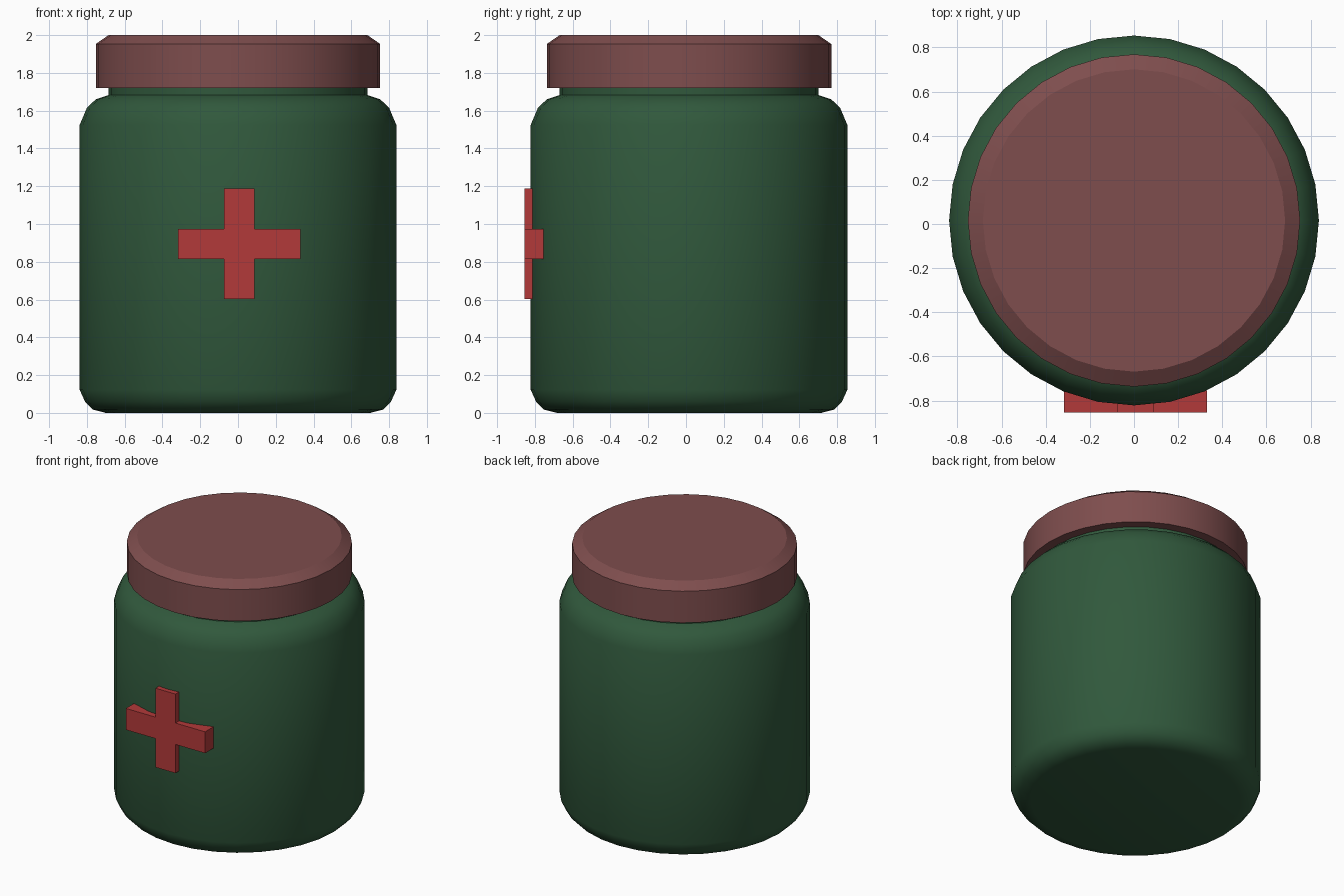
import bpy, bmesh, math

if "Cube" in bpy.data.objects:
    bpy.data.objects.remove(bpy.data.objects["Cube"])

CY = 0.016   # jar axis sits slightly behind centre
SIDES = 32


def finish(name, bm, color, smooth_angle=None):
    bmesh.ops.recalc_face_normals(bm, faces=bm.faces)
    me = bpy.data.meshes.new(name)
    bm.to_mesh(me)
    bm.free()
    ob = bpy.data.objects.new(name, me)
    bpy.context.collection.objects.link(ob)
    mat = bpy.data.materials.new(name + "_colour")
    mat.diffuse_color = (*color, 1)
    mat.use_nodes = True
    mat.node_tree.nodes["Principled BSDF"].inputs["Base Color"].default_value = mat.diffuse_color
    me.materials.append(mat)
    if smooth_angle:
        bpy.ops.object.select_all(action='DESELECT')
        ob.select_set(True)
        bpy.context.view_layer.objects.active = ob
        bpy.ops.object.shade_smooth_by_angle(angle=math.radians(smooth_angle))
    return ob


def lathe(name, profile, color, smooth_angle):
    """Closed turned solid from (radius, z) points, capped at both ends."""
    bm = bmesh.new()
    rings = []
    for r, z in profile:
        rings.append([bm.verts.new((r * math.cos(2 * math.pi * i / SIDES),
                                    CY + r * math.sin(2 * math.pi * i / SIDES), z))
                      for i in range(SIDES)])
    for a, b in zip(rings, rings[1:]):
        for i in range(SIDES):
            j = (i + 1) % SIDES
            bm.faces.new((a[i], a[j], b[j], b[i]))
    bm.faces.new(rings[0][::-1])
    bm.faces.new(rings[-1])
    return finish(name, bm, color, smooth_angle)


# Jar body with rounded base and shoulder, and a short neck
lathe("jar_body",
      [(0.70, 0), (0.77, 0.018), (0.81, 0.06), (0.838, 0.122),
       (0.838, 1.525), (0.80, 1.615), (0.753, 1.66), (0.685, 1.683),
       (0.685, 1.74)],
      (0.03, 0.098, 0.045), 40)

# Screw lid with a chamfered top edge
lathe("lid", [(0.753, 1.72), (0.753, 1.953), (0.685, 2.0)],
      (0.21, 0.075, 0.075), 30)

# Raised cross on the front, set into the curved wall
x0, x1, x2, x3 = -0.318, -0.075, 0.088, 0.33
z0, z1, z2, z3 = 0.603, 0.815, 0.973, 1.187
outline = [(x1, z0), (x2, z0), (x2, z1), (x3, z1), (x3, z2), (x2, z2),
           (x2, z3), (x1, z3), (x1, z2), (x0, z2), (x0, z1), (x1, z1)]
bm = bmesh.new()
face = bm.faces.new([bm.verts.new((x, -0.855, z)) for x, z in outline])
ext = bmesh.ops.extrude_face_region(bm, geom=[face], use_keep_orig=True)
bmesh.ops.translate(bm, vec=(0, 0.1, 0),
                    verts=[v for v in ext["geom"] if isinstance(v, bmesh.types.BMVert)])
finish("front_cross", bm, (0.45, 0.042, 0.042))
